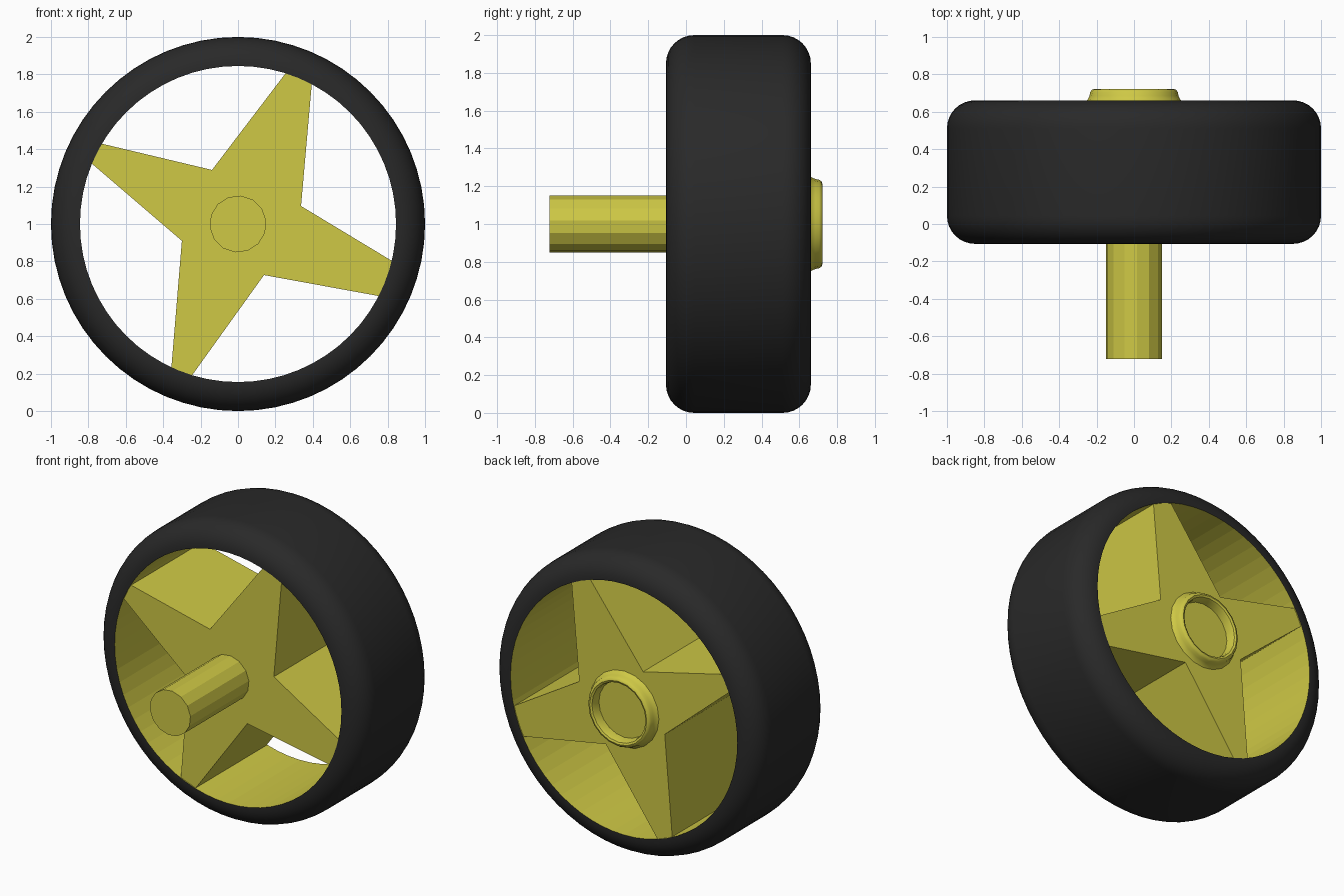
import bpy, bmesh
from math import sin, cos, pi, radians, hypot

if "Cube" in bpy.data.objects:
    bpy.data.objects.remove(bpy.data.objects["Cube"])

FRONT, BACK = -0.106, 0.661      # tyre faces along y
RIM = 0.845                      # inner radius of the tyre


def material(name, color):
    m = bpy.data.materials.new(name)
    m.diffuse_color = color
    m.use_nodes = True
    m.node_tree.nodes["Principled BSDF"].inputs["Base Color"].default_value = m.diffuse_color
    return m


yellow = material("yellow_paint", (0.62, 0.58, 0.06, 1))
black = material("black_rubber", (0.022, 0.022, 0.022, 1))


def finish(name, bm, mat, smooth=None):
    me = bpy.data.meshes.new(name)
    bm.to_mesh(me)
    bm.free()
    ob = bpy.data.objects.new(name, me)
    bpy.context.collection.objects.link(ob)
    me.materials.append(mat)
    if smooth:
        bpy.ops.object.select_all(action='DESELECT')
        ob.select_set(True)
        bpy.context.view_layer.objects.active = ob
        bpy.ops.object.shade_smooth_by_angle(angle=radians(smooth))
    return ob


def lathe(name, profile, sides, mat, smooth=None, turn=0.0, cap=False):
    """Spin (radius, y) points about the wheel axis at z = 1."""
    bm = bmesh.new()
    rings = []
    for r, y in profile:
        angles = [turn + 2 * pi * j / sides for j in range(sides)]
        rings.append([bm.verts.new((r * cos(a), y, 1 + r * sin(a))) for a in angles])
    for p, q in zip(rings, rings[1:]):
        for j in range(sides):
            k = (j + 1) % sides
            bm.faces.new((p[j], q[j], q[k], p[k]))
    if cap:
        bm.faces.new(rings[0])
    return finish(name, bm, mat, smooth)


# Tyre: rounded shoulders, open on the inside where the rim sits
R = 0.15
arc = [i * pi / 2 / 8 for i in range(9)]
front = [(1 - R + R * sin(a), FRONT + R * (1 - cos(a))) for a in arc]
back = [(r, FRONT + BACK - y) for r, y in reversed(front)]
lathe("tyre", [(RIM, FRONT)] + front + back + [(RIM, BACK)], 64, black, smooth=40)

# Rim band lining the tyre
lathe("rim", [(RIM, BACK), (RIM, FRONT)], 64, yellow)

# Four-spoke star, full depth; tips are pushed just under the tyre
star = [(0.257, 0.80), (0.39, 0.75), (0.337, 0.096), (0.82, -0.20),
        (0.76, -0.385), (0.139, -0.273), (-0.25, -0.81), (-0.353, -0.77),
        (-0.30, -0.09), (-0.78, 0.326), (-0.733, 0.428), (-0.139, 0.289)]
bm = bmesh.new()
outline = []
for x, z in star:
    d = hypot(x, z)
    s = 0.857 / d if d > 0.6 else 1
    outline.append(bm.verts.new((x * s, FRONT + 0.006, 1 + z * s)))
face = bm.faces.new(outline)
new = bmesh.ops.extrude_face_region(bm, geom=[face])["geom"]
bmesh.ops.translate(bm, vec=(0, BACK - FRONT - 0.012, 0),
                    verts=[v for v in new if isinstance(v, bmesh.types.BMVert)])
bmesh.ops.recalc_face_normals(bm, faces=bm.faces)
finish("spokes", bm, yellow)

# Axle stub pointing forward
lathe("axle", [(0.152, -0.722), (0.152, 0.0)], 14, yellow,
      turn=radians(7), cap=True)

# Raised hub ring on the back
lathe("hub_ring", [(0.262, 0.65), (0.248, 0.664), (0.238, 0.685), (0.234, 0.705),
                   (0.225, 0.718), (0.213, 0.722), (0.200, 0.716), (0.194, 0.70),
                   (0.190, 0.65)], 20, yellow, smooth=40)
